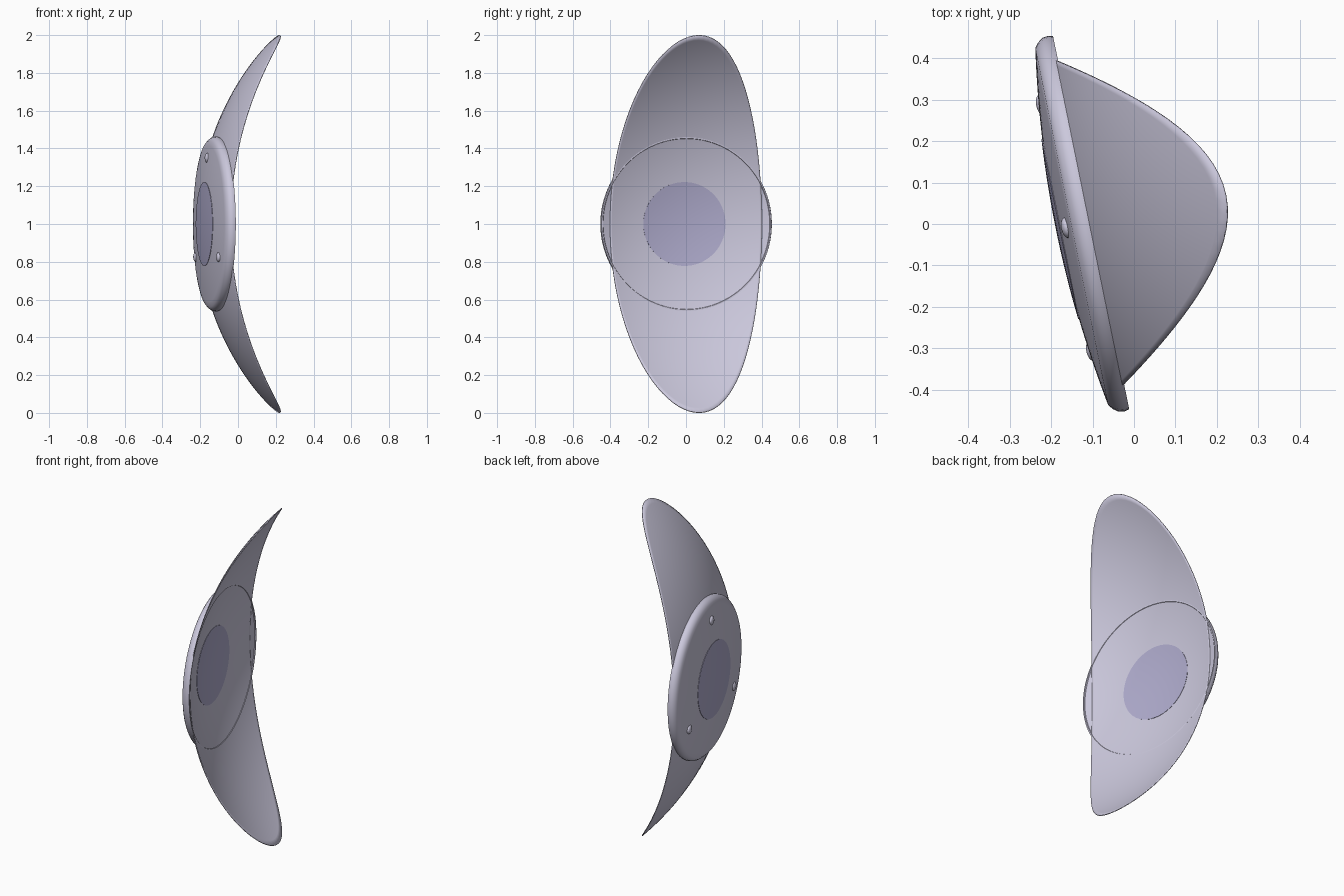
import bpy, bmesh, math
from mathutils import Matrix

cube = bpy.data.objects.get("Cube")
if cube:
    bpy.data.objects.remove(cube, do_unlink=True)

SEGMENTS = 96
CURVE = 1.417          # radius of the spherical inner surface
DEPTH = 0.06           # depth of the inner surface behind the rim plane
HUB_R, LENS_R = 0.463, 0.222

# Shared frame: local z points into the hollow side, local y points up
yaw = math.atan2(0.2, 0.98)
n = (math.cos(yaw), math.sin(yaw))
FRAME = Matrix(((-n[1], 0, n[0], -0.12),
                (n[0], 0, n[1], 0),
                (0, 1, 0, 1),
                (0, 0, 0, 1)))


def material(name, color):
    mat = bpy.data.materials.new(name)
    mat.use_nodes = True
    mat.diffuse_color = color
    mat.node_tree.nodes["Principled BSDF"].inputs["Base Color"].default_value = color
    return mat


pale = material("pale_lavender_grey", (0.6, 0.58, 0.72, 1))
violet = material("muted_violet", (0.43, 0.41, 0.61, 1))


def hollow(r):
    """Height of the concave inner surface at radius r."""
    return CURVE - math.sqrt(CURVE ** 2 - r * r) - DEPTH


def dome(r):
    """Height of the shallow outer surface at radius r."""
    return -0.068 + 0.19 * r * r


def spaced(start, end, count):
    return [start + (end - start) * i / count for i in range(count + 1)]


def finish(name, bm, mat, matrix):
    mesh = bpy.data.meshes.new(name)
    bm.to_mesh(mesh)
    bm.free()
    mesh.materials.append(mat)
    obj = bpy.data.objects.new(name, mesh)
    bpy.context.collection.objects.link(obj)
    obj.matrix_world = matrix
    bpy.ops.object.select_all(action="DESELECT")
    obj.select_set(True)
    bpy.context.view_layer.objects.active = obj
    bpy.ops.object.shade_smooth_by_angle(angle=math.radians(40))
    return obj


def revolve(profile, segments, place, closed=True):
    """Sweep (radius, height) points around local z; place maps each point."""
    bm = bmesh.new()
    rings = []
    for r, h in profile:
        rings.append([bm.verts.new(place(r, h, math.tau * j / segments))
                      for j in range(segments)])
    for a, b in zip(rings, rings[1:]):
        for j in range(segments):
            k = (j + 1) % segments
            bm.faces.new((a[j], b[j], b[k], a[k]))
    bmesh.ops.remove_doubles(bm, verts=bm.verts, dist=0.00001)
    if closed:
        bmesh.ops.recalc_face_normals(bm, faces=bm.faces)
    return bm


def round_point(r, h, a):
    return (r * math.cos(a), r * math.sin(a), h)


def oval_point(r, h, a):
    x, y = 0.41 * r * math.cos(a), 0.997 * r * math.sin(a)
    return (x, y, hollow(math.hypot(x, y)))


# Tall oval shell, a thin patch of a sphere
shell = finish("shell", revolve([(r, 0) for r in spaced(0, 1, 40)], SEGMENTS,
                                oval_point, closed=False), pale, FRAME)
solid = shell.modifiers.new("thickness", "SOLIDIFY")
solid.thickness = 0.005
solid.offset = -1

# Round hub plate behind the shell, with a raised lip and rounded rim
inner = [(r, hollow(r) - 0.002) for r in spaced(0, 0.45, 16)]
lip = [(0.453, hollow(0.453) + 0.002), (0.46, hollow(0.46))]
rim = [(HUB_R, 0.005), (HUB_R - 0.002, -0.01), (0.452, -0.022)]
outer = [(r, dome(r)) for r in spaced(0.44, 0, 16)]
finish("hub_plate", revolve(inner + lip + rim + outer, SEGMENTS, round_point),
       pale, FRAME)

# Round lens set through the centre, showing on both sides
lens = [(r, hollow(r) + 0.002) for r in spaced(0, LENS_R, 8)]
lens += [(r, dome(r) - 0.002) for r in spaced(LENS_R, 0, 8)]
finish("lens", revolve(lens, SEGMENTS, round_point), violet, FRAME)

# Three domed studs around the lens
stud = [(0.025 * math.cos(t), -0.012 * math.sin(t))
        for t in spaced(0, math.pi / 2, 6)]
stud = [(0, 0.006), (0.025, 0.006)] + stud
for i in range(3):
    angle = math.pi / 2 + math.tau * i / 3
    spot = Matrix.Translation(round_point(0.35, dome(0.35), angle))
    finish(f"stud_{i + 1}", revolve(stud, 24, round_point), pale, FRAME @ spot)
